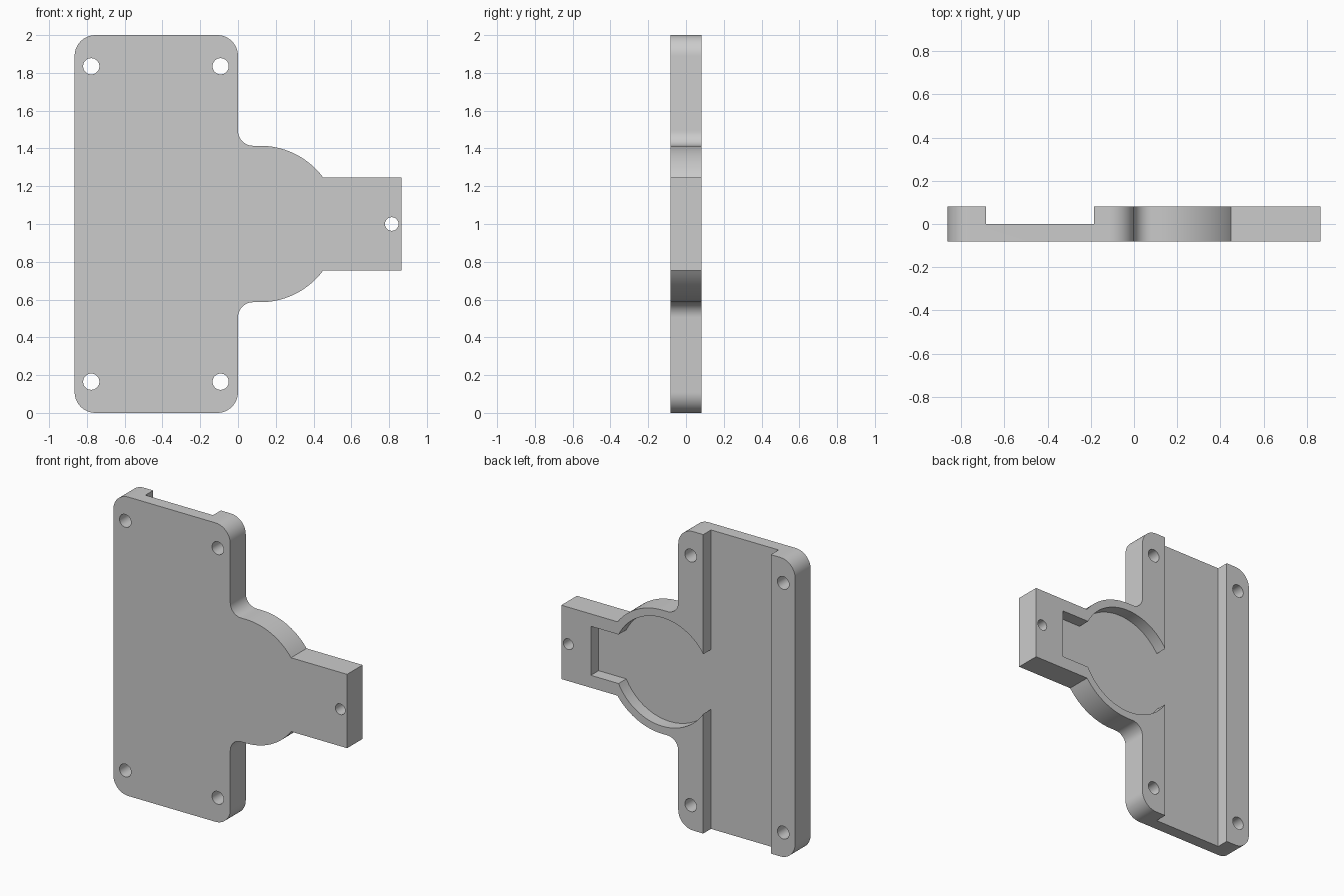
import bpy, bmesh
from math import sin, cos, asin, acos, pi

HALF_T = 0.082       # half thickness of the plate
MID_Z = 1.0          # height of the symmetry line
HUB_X = 0.118        # centre of the round lobe

cube = bpy.data.objects.get("Cube")
if cube:
    bpy.data.objects.remove(cube, do_unlink=True)

grey = bpy.data.materials.new("plain_grey")
grey.use_nodes = True
grey.diffuse_color = (0.6, 0.6, 0.6, 1)
grey.node_tree.nodes["Principled BSDF"].inputs["Base Color"].default_value = grey.diffuse_color


def arc(cx, cz, r, a0, a1, n=12):
    steps = [a0 + (a1 - a0) * i / n for i in range(n + 1)]
    return [(cx + r * cos(a), cz + r * sin(a)) for a in steps]


def mirrored(upper):
    """Close an upper half outline with its reflection in the symmetry line."""
    return upper + [(x, -z) for x, z in reversed(upper)]


def slab(name, outline, y0, y1):
    """Extrude an x-z outline from y0 to y1."""
    bm = bmesh.new()
    face = bm.faces.new([bm.verts.new((x, y0, MID_Z + z)) for x, z in outline])
    new = bmesh.ops.extrude_face_region(bm, geom=[face])["geom"]
    verts = [v for v in new if isinstance(v, bmesh.types.BMVert)]
    bmesh.ops.translate(bm, verts=verts, vec=(0, y1 - y0, 0))
    bmesh.ops.recalc_face_normals(bm, faces=bm.faces)
    mesh = bpy.data.meshes.new(name)
    bm.to_mesh(mesh)
    bm.free()
    mesh.materials.append(grey)
    obj = bpy.data.objects.new(name, mesh)
    bpy.context.collection.objects.link(obj)
    return obj


def cut(target, cutter):
    cutter.hide_render = True
    mod = target.modifiers.new("cut", "BOOLEAN")
    mod.operation = "DIFFERENCE"
    mod.solver = "EXACT"
    mod.object = cutter
    bpy.ops.object.modifier_apply(modifier=mod.name)
    bpy.data.objects.remove(cutter, do_unlink=True)


# Plate with rounded corners, filleted lobe and square tongue
tongue, lobe, corner, fillet = 0.247, 0.414, 0.11, 0.08
outline = [(0.865, tongue)]
outline += arc(HUB_X, 0, lobe, asin(tongue / lobe), pi / 2, 20)
outline += arc(fillet, lobe + fillet, fillet, 1.5 * pi, pi)
outline += arc(-corner, 1 - corner, corner, 0, pi / 2)
outline += arc(corner - 0.865, 1 - corner, corner, pi / 2, pi)
plate = slab("mounting_plate", mirrored(outline), -HALF_T, HALF_T)
bpy.context.view_layer.objects.active = plate
plate.select_set(True)

# Recess in the back: long channel, round pocket and tongue slot
slot, pocket, channel_x = 0.164, 0.363, -0.185
recess = [(0.647, slot)]
recess += arc(HUB_X, 0, pocket, asin(slot / pocket),
              acos((channel_x - HUB_X) / pocket), 40)
recess += [(channel_x, 1.1), (-0.685, 1.1)]
cut(plate, slab("recess_cutter", mirrored(recess), 0, 0.2))

# Screw holes through the corners and the tongue
holes = [(x, z, 0.043) for x in (-0.777, -0.092) for z in (-0.835, 0.835)]
holes.append((0.814, 0, 0.036))
for x, z, r in holes:
    ring = arc(x, z, r, 0, 2 * pi, 32)[:-1]
    cut(plate, slab("hole_cutter", ring, -0.2, 0.2))

bpy.ops.object.shade_smooth_by_angle()
